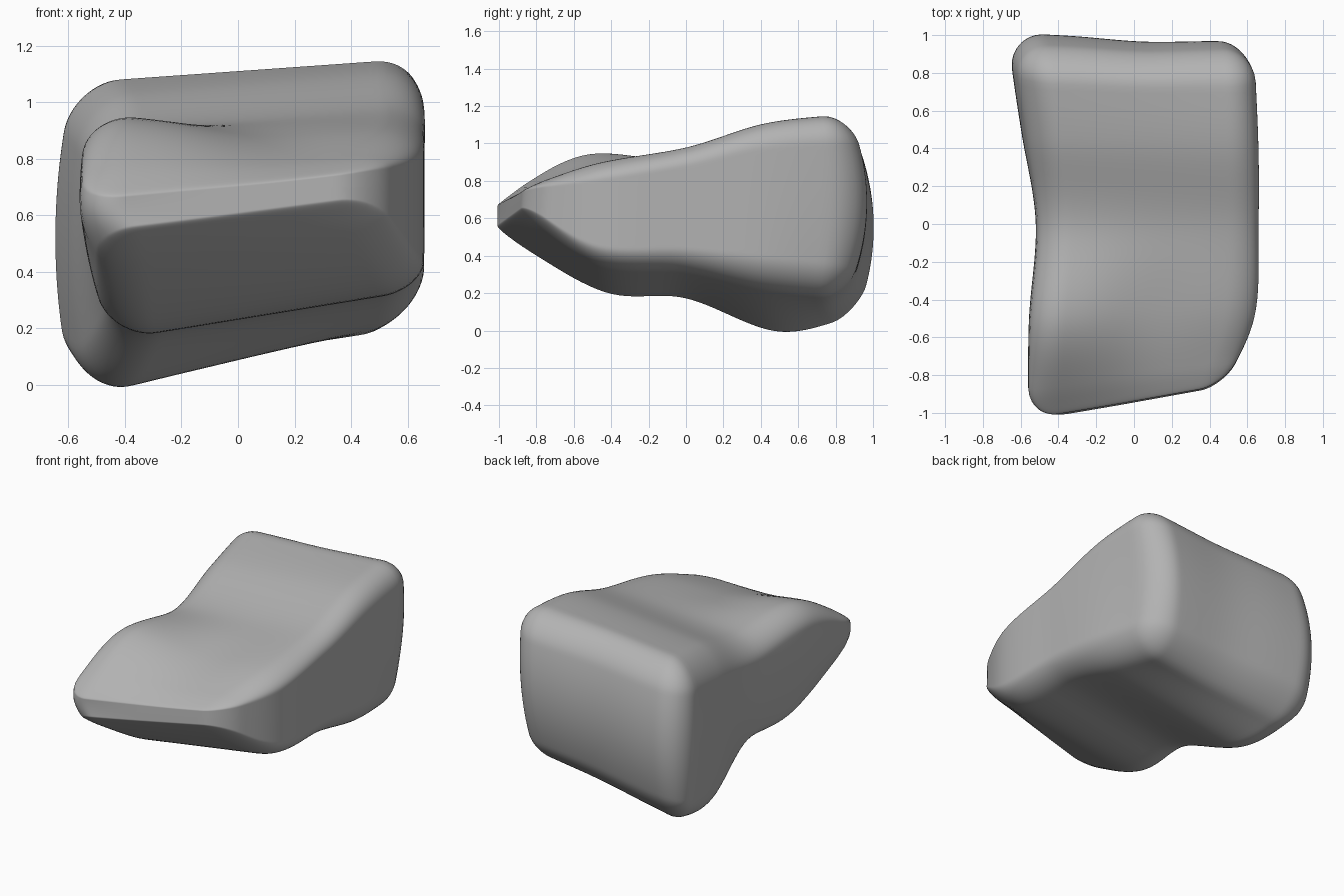
import bpy
import bmesh
import math
from mathutils import Vector

if "Cube" in bpy.data.objects:
    bpy.data.objects.remove(bpy.data.objects["Cube"], do_unlink=True)

# Long edges of the boulder, each listed from front to back
TOP_LEFT = [(-.53, -1.03, .68), (-.53, -.55, .95), (-.49, 0, .90), (-.54, .45, 1.02), (-.60, .88, 1.09)]
TOP_RIGHT = [(.48, -.85, .78), (.64, -.48, .89), (.66, 0, .99), (.66, .42, 1.12), (.65, .87, 1.17)]
LOW_RIGHT = [(.48, -.86, .65), (.64, -.48, .37), (.655, 0, .33), (.65, .42, .25), (.57, .84, .18)]
LOW_LEFT = [(-.46, -1.03, .52), (-.45, -.45, .19), (-.42, 0, .15), (-.53, .5, -.04), (-.62, .92, .06)]
# Edge radius across, along and up, as a share of the half size
RADIUS = (.27, .16, .34)


def along(edge, w):
    """Smooth curve through the points of one edge, w from -1 to 1."""
    pts = [Vector(p) for p in edge]
    pts = [2 * pts[0] - pts[1]] + pts + [2 * pts[-1] - pts[-2]]
    s = (w + 1) * (len(edge) - 1) / 2
    i = min(int(s), len(edge) - 2)
    t = s - i
    a, b, c, d = pts[i:i + 4]
    return .5 * (2 * b + (c - a) * t + (2 * a - 5 * b + 4 * c - d) * t * t
                 + (3 * b - a - 3 * c + d) * t ** 3)


def round_box(p):
    """Move a point of the cube onto a box with rounded edges."""
    inner = Vector([max(r - 1, min(1 - r, k)) for k, r in zip(p, RADIUS)])
    out = Vector([(k - c) / r for k, c, r in zip(p, inner, RADIUS)]).normalized()
    return inner + Vector([k * r for k, r in zip(out, RADIUS)])


def shape(p):
    """Fit the rounded box between the four edges and swell its faces."""
    u, w, v = round_box(p)
    top = along(TOP_LEFT, w).lerp(along(TOP_RIGHT, w), (u + 1) / 2)
    low = along(LOW_LEFT, w).lerp(along(LOW_RIGHT, w), (u + 1) / 2)
    q = low.lerp(top, (v + 1) / 2)
    # Swollen left side and back
    swell = 1 - v * v
    q.x -= .06 * swell * max(-u, 0) ** 2
    q.y += .11 * swell * max(w, 0) ** 4
    # Shallow hollows on the top of the nose and on the back
    q.z -= .05 * max(v, 0) * math.exp(-((q.x - .08) / .3) ** 2 - ((q.y + .5) / .3) ** 2)
    q.y -= .02 * max(w, 0) ** 4 * math.exp(-((q.x - .05) / .3) ** 2)
    return q


# Boulder body
bm = bmesh.new()
bmesh.ops.create_cube(bm, size=2)
bmesh.ops.subdivide_edges(bm, edges=bm.edges[:], cuts=49, use_grid_fill=True)
for vert in bm.verts:
    vert.co = shape(vert.co)
bmesh.ops.recalc_face_normals(bm, faces=bm.faces[:])
for face in bm.faces:
    face.smooth = True
mesh = bpy.data.meshes.new("boulder")
bm.to_mesh(mesh)
bm.free()
boulder = bpy.data.objects.new("boulder", mesh)
bpy.context.collection.objects.link(boulder)

# Stone colour
stone = bpy.data.materials.new("grey stone")
stone.use_nodes = True
grey = (.45, .45, .45, 1)
stone.diffuse_color = grey
stone.node_tree.nodes["Principled BSDF"].inputs["Base Color"].default_value = grey
mesh.materials.append(stone)
